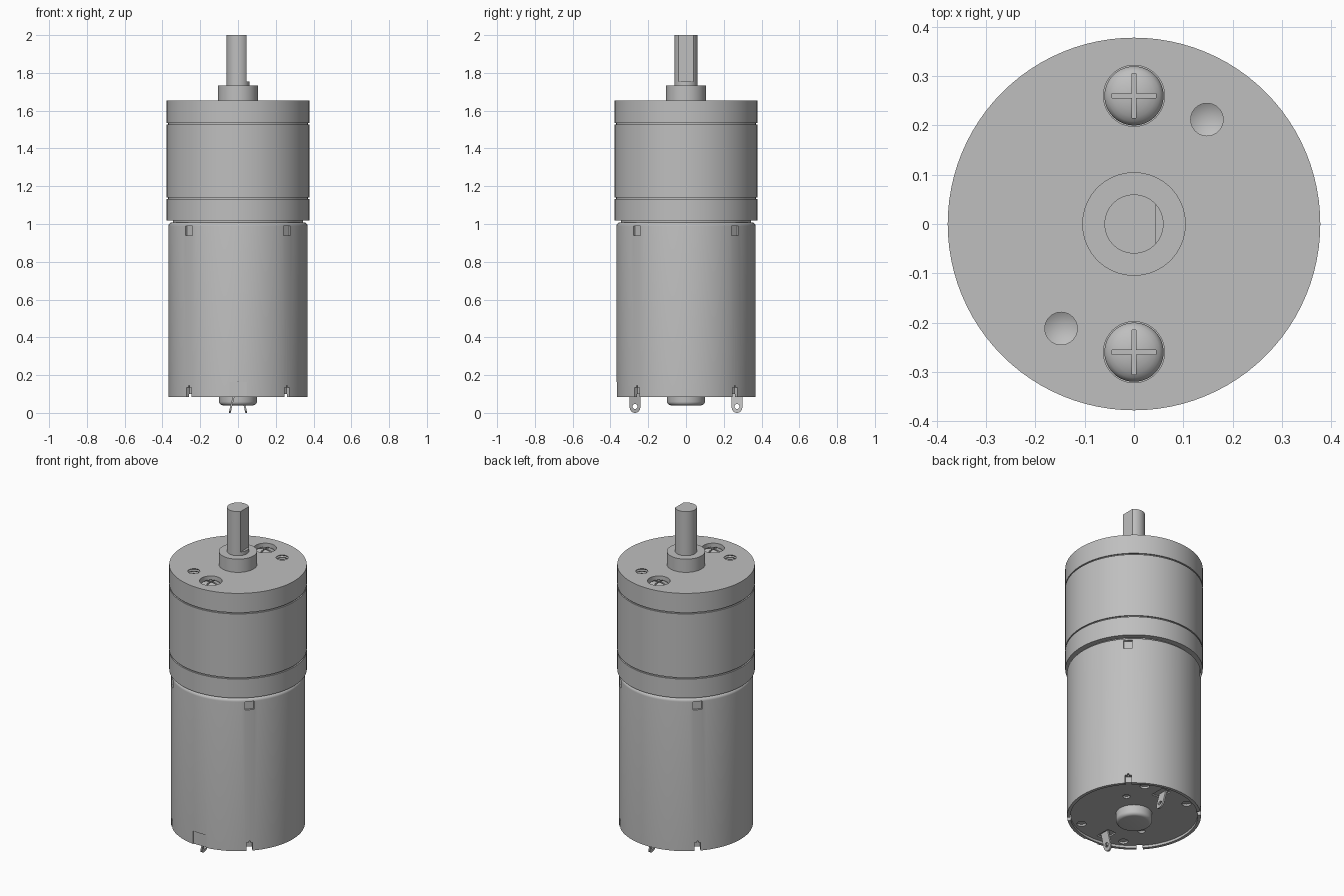
import bpy, bmesh
from math import sin, cos, pi, radians
from mathutils import Matrix, Vector

if "Cube" in bpy.data.objects:
    bpy.data.objects.remove(bpy.data.objects["Cube"], do_unlink=True)

steel = bpy.data.materials.new("plain grey metal")
grey = (0.52, 0.52, 0.52, 1)
steel.use_nodes = True
steel.diffuse_color = grey
steel.node_tree.nodes["Principled BSDF"].inputs["Base Color"].default_value = grey


def finish(name, bm):
    bmesh.ops.recalc_face_normals(bm, faces=bm.faces)
    mesh = bpy.data.meshes.new(name)
    bm.to_mesh(mesh)
    bm.free()
    mesh.materials.append(steel)
    obj = bpy.data.objects.new(name, mesh)
    bpy.context.collection.objects.link(obj)
    return obj


def lathe(name, profile, x=0, y=0, steps=96):
    """Spin (radius, height) points about a vertical axis at x, y."""
    bm = bmesh.new()
    verts = [bm.verts.new((r, 0, z)) for r, z in profile]
    edges = [bm.edges.new(pair) for pair in zip(verts, verts[1:])]
    bmesh.ops.spin(bm, geom=verts + edges, cent=(0, 0, 0), axis=(0, 0, 1),
                   angle=2 * pi, steps=steps)
    bmesh.ops.remove_doubles(bm, verts=bm.verts, dist=1e-5)
    bmesh.ops.translate(bm, verts=bm.verts, vec=(x, y, 0))
    return finish(name, bm)


def drum(name, r, low, high, x=0, y=0, steps=96):
    return lathe(name, [(0, low), (r, low), (r, high), (0, high)], x, y, steps)


def box(name, centre, size, turn=0):
    """Box placed at centre, then swung about the main axis by turn."""
    bm = bmesh.new()
    bmesh.ops.create_cube(bm, size=1, matrix=Matrix.Rotation(turn, 4, "Z")
                          @ Matrix.Translation(centre) @ Matrix.Diagonal((*size, 1)))
    return finish(name, bm)


def cut(obj, cutters):
    """Subtract each cutter and discard it."""
    for cutter in cutters:
        cutter.hide_render = True
        mod = obj.modifiers.new("cut", "BOOLEAN")
        mod.operation = "DIFFERENCE"
        mod.solver = "EXACT"
        mod.object = cutter
        bpy.context.view_layer.objects.active = obj
        bpy.ops.object.modifier_apply(modifier=mod.name)
        bpy.data.objects.remove(cutter, do_unlink=True)
    return obj


parts = []
diagonals = [radians(45 + 90 * i) for i in range(4)]

# Motor can: rounded shoulder, and a rim standing proud of the end face
shoulder = [(0.35 + 0.018 * cos(a), 0.99 + 0.018 * sin(a))
            for a in (radians(15 * i) for i in range(7))]
can = lathe("motor_can", [(0, 0.1), (0.35, 0.1), (0.35, 0.085), (0.368, 0.085)]
            + shoulder + [(0.345, 1.008), (0.345, 1.03), (0, 1.03)])

# Punched dimples near the top and crimp notches in the rim
cutters = []
for turn in diagonals:
    cutters.append(box("dimple", (0.375, 0, 0.965), (0.04, 0.05, 0.05), turn))
    cutters.append(box("crimp", (0.365, 0, 0.105), (0.04, 0.035, 0.06), turn))
    cutters.append(box("slit", (0.365, 0, 0.12), (0.03, 0.008, 0.05), turn))
cutters.append(box("window", (0, -0.375, 0.12), (0.09, 0.03, 0.085)))

# End face holes and terminal slots
for s in (-1, 1):
    for x in (-0.15, 0.15):
        cutters.append(drum("rivet_hole", 0.026, 0.08, 0.112, x, s * 0.27, 24))
    cutters.append(drum("vent_hole", 0.02, 0.08, 0.112, s * 0.154, s * 0.12, 24))
    cutters.append(box("terminal_slot", (s * 0.03, s * 0.27, 0.1), (0.06, 0.09, 0.016)))
parts.append(cut(can, cutters))

# Rear bearing boss with a rounded lip
lip = [(0.08 + 0.02 * cos(a), 0.06 - 0.02 * sin(a))
       for a in (radians(18 * i) for i in range(6))]
parts.append(lathe("rear_bearing", [(0, 0.12), (0.1, 0.12)] + lip + [(0, 0.04)], steps=64))


# Solder terminals: rounded, splayed tabs with an eyelet
def terminal(name, s):
    bm = bmesh.new()
    w = 0.028
    outline = [(-w, 0.115), (w, 0.115)]
    outline += [(w * cos(a), w - w * sin(a)) for a in (pi * i / 16 for i in range(17))]
    face = bm.faces.new([bm.verts.new((-0.005, y, z)) for y, z in outline])
    new = bmesh.ops.extrude_face_region(bm, geom=[face])["geom"]
    bmesh.ops.translate(bm, verts=[v for v in new if isinstance(v, bmesh.types.BMVert)],
                        vec=(0.01, 0, 0))
    tab = finish(name, bm)
    hole = drum("eyelet", 0.013, -0.05, 0.05, steps=24)
    hole.data.transform(Matrix.Translation((0, 0, 0.034)) @ Matrix.Rotation(pi / 2, 4, "Y"))
    cut(tab, [hole])
    for v in tab.data.vertices:
        v.co += Vector((s * (0.02 + 0.24 * (0.1 - v.co.z)), s * 0.27, 0))
    return tab


parts.append(terminal("front_terminal", -1))
parts.append(terminal("back_terminal", 1))

# Gearbox: rear plate, ring housing and the narrow seams between them
R = 0.378
parts.append(drum("gearbox_rear_plate", R, 1.018, 1.133))
parts.append(drum("gear_housing", R, 1.141, 1.528))
for name, z in (("lower_seam", 1.133), ("upper_seam", 1.528)):
    parts.append(drum(name, R - 0.008, z - 0.005, z + 0.013))

# Front plate with screw pockets and threaded mounting holes
plate = drum("gearbox_front_plate", R, 1.536, 1.653)
thread = [(0.038 - 0.005 * (i % 2), 1.66 - 0.007 * i) for i in range(13)]
cutters = []
for s in (-1, 1):
    cutters.append(drum("pocket", 0.062, 1.595, 1.7, 0, s * 0.26, 48))
    cutters.append(lathe("threaded_hole", [(0, 1.66)] + thread + [(0, 1.55)],
                         s * 0.148, s * 0.212, 32))
parts.append(cut(plate, cutters))

# Domed cross-head screws
dome = [(0.06 * cos(a), 1.618 + 0.03 * sin(a)) for a in (radians(15 * i) for i in range(7))]
dome[-1] = (0, 1.648)
for name, s in (("front_screw", -1), ("back_screw", 1)):
    head = lathe(name, [(0, 1.59), (0.06, 1.59)] + dome, 0, s * 0.26, 48)
    parts.append(cut(head, [box("slot", (0, s * 0.26, 1.645), size)
                            for size in ((0.09, 0.009, 0.05), (0.009, 0.09, 0.05))]))

# Output bearing and D-shaped shaft
parts.append(drum("output_bearing", 0.105, 1.64, 1.733, steps=64))
shaft = drum("output_shaft", 0.06, 1.7, 2.0, steps=64)
parts.append(cut(shaft, [box("flat", (0.095, 0, 1.905), (0.1, 0.2, 0.3))]))

# Smooth round surfaces, keep machined edges crisp
bpy.ops.object.select_all(action="DESELECT")
for obj in parts:
    obj.select_set(True)
bpy.context.view_layer.objects.active = parts[0]
bpy.ops.object.shade_smooth_by_angle(angle=radians(30))
